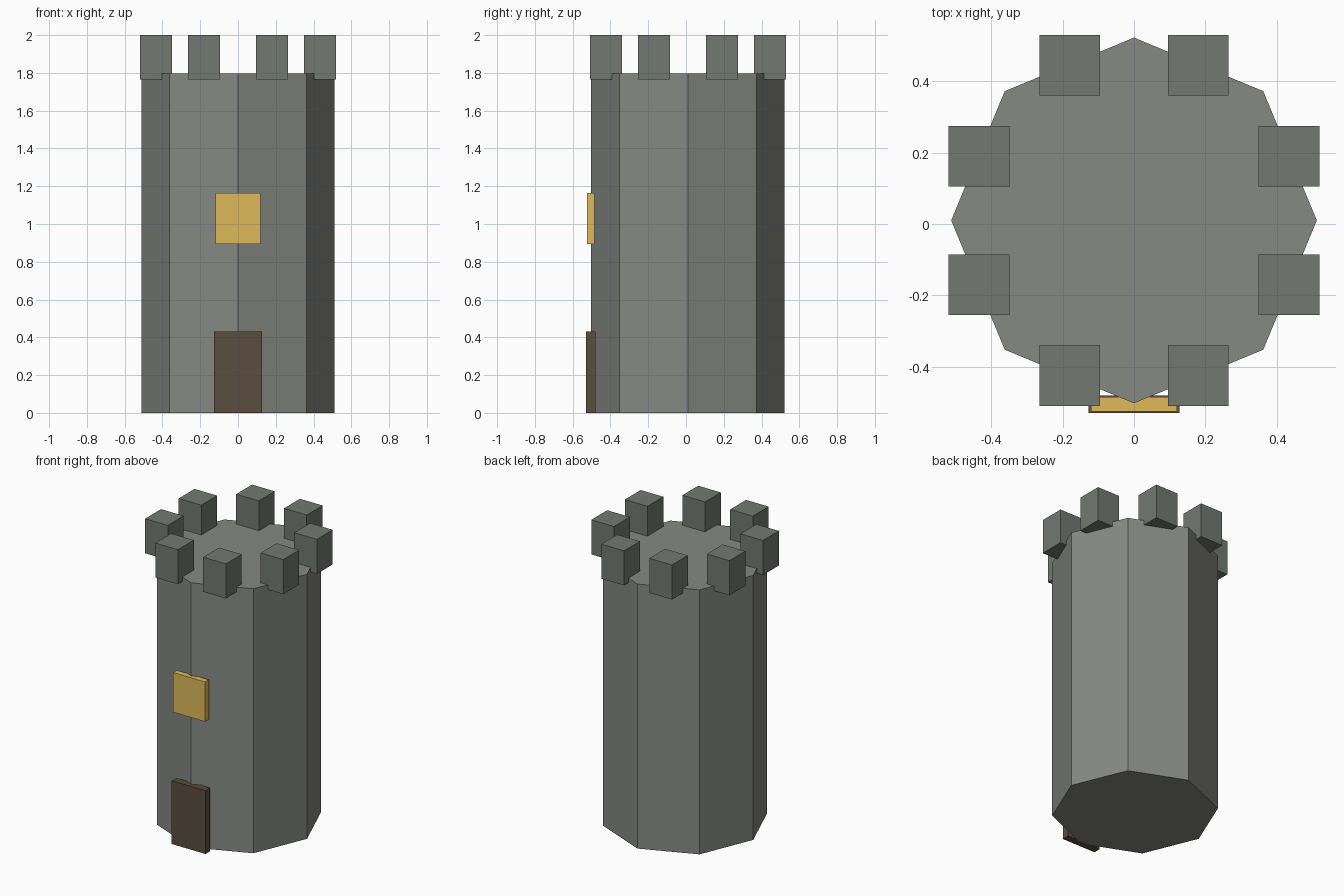
import bpy
import bmesh
from math import cos, sin, radians
from mathutils import Matrix, Vector

if "Cube" in bpy.data.objects:
    bpy.data.objects.remove(bpy.data.objects["Cube"])

CENTRE_Y = 0.01


def material(name, rgb):
    mat = bpy.data.materials.new(name)
    mat.diffuse_color = (*rgb, 1)
    mat.use_nodes = True
    mat.node_tree.nodes["Principled BSDF"].inputs["Base Color"].default_value = mat.diffuse_color
    return mat


def add_object(name, bm, mat):
    mesh = bpy.data.meshes.new(name)
    bm.to_mesh(mesh)
    bm.free()
    mesh.materials.append(mat)
    obj = bpy.data.objects.new(name, mesh)
    bpy.context.collection.objects.link(obj)
    return obj


def box(name, low, high, mat):
    low, high = Vector(low), Vector(high)
    bm = bmesh.new()
    bmesh.ops.create_cube(bm, size=1)
    bmesh.ops.scale(bm, vec=high - low, verts=bm.verts)
    bmesh.ops.translate(bm, vec=(low + high) / 2, verts=bm.verts)
    return add_object(name, bm, mat)


stone = material("stone", (0.24, 0.25, 0.23))
dark_stone = material("dark_stone", (0.17, 0.19, 0.17))
wood = material("wood", (0.10, 0.074, 0.05))
glow = material("window_glow", (0.73, 0.49, 0.10))

# Octagonal tower body with corners on the x and y axes
bm = bmesh.new()
bmesh.ops.create_cone(bm, cap_ends=True, segments=8, radius1=0.512, radius2=0.512,
                      depth=1.797, matrix=Matrix.Translation((0, CENTRE_Y, 0.8985)))
add_object("tower_body", bm, stone)

# Ring of eight axis-aligned battlement blocks, one over each side
for i in range(8):
    a = radians(22.5 + 45 * i)
    x, y, h = 0.47 * cos(a), CENTRE_Y + 0.47 * sin(a), 0.085
    box(f"battlement_{i + 1}", (x - h, y - h, 1.765), (x + h, y + h, 2.0), dark_stone)

# Door and window on the front corner
box("door", (-0.127, -0.53, 0), (0.127, -0.48, 0.43), wood)
box("window", (-0.12, -0.525, 0.895), (0.12, -0.485, 1.165), glow)
